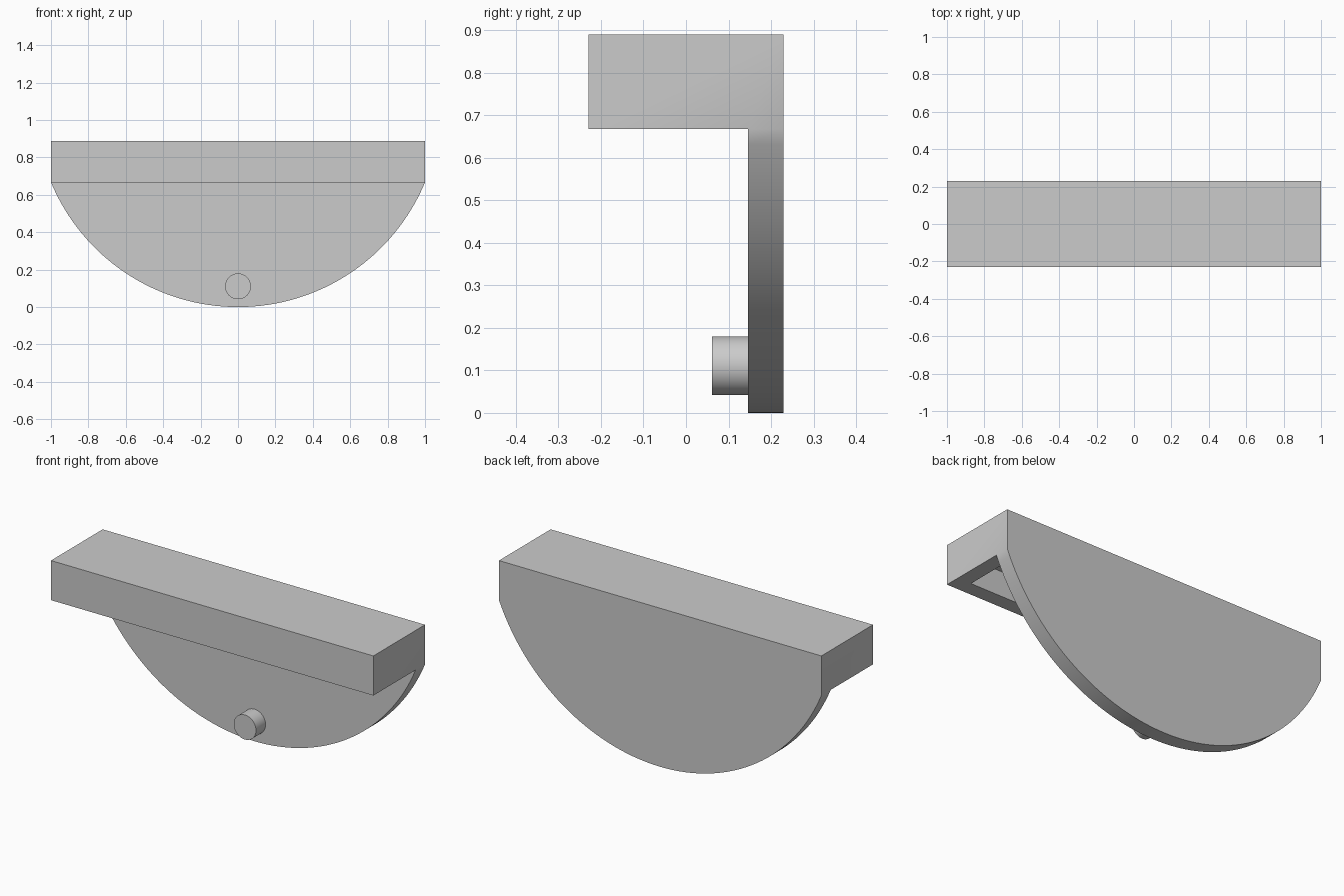
import bpy, bmesh
from math import asin, sin, cos, radians
from mathutils import Matrix, Vector

cube = bpy.data.objects.get("Cube")
if cube:
    bpy.data.objects.remove(cube, do_unlink=True)

WALL = 0.083                   # thickness of plate and ledge walls
TOP, LEDGE = 0.889, 0.667      # top and underside of the ledge
BACK = 0.229                   # half depth
PLATE_Y = BACK - WALL          # front of the plate
RADIUS = 1.083                 # curve of the plate's lower edge

grey = bpy.data.materials.new("light_grey")
grey.use_nodes = True
grey.diffuse_color = (0.6, 0.6, 0.6, 1)
grey.node_tree.nodes["Principled BSDF"].inputs["Base Color"].default_value = (0.6, 0.6, 0.6, 1)


def make_object(name, bm):
    bmesh.ops.recalc_face_normals(bm, faces=bm.faces)
    mesh = bpy.data.meshes.new(name)
    bm.to_mesh(mesh)
    bm.free()
    mesh.materials.append(grey)
    obj = bpy.data.objects.new(name, mesh)
    bpy.context.collection.objects.link(obj)
    return obj


def box(name, low, high):
    low, high = Vector(low), Vector(high)
    bm = bmesh.new()
    size = Matrix.Diagonal((high - low).to_4d())
    bmesh.ops.create_cube(bm, size=1, matrix=Matrix.Translation((low + high) / 2) @ size)
    return make_object(name, bm)


def extrude_profile(name, points, front, back):
    bm = bmesh.new()
    face = bm.faces.new([bm.verts.new((x, front, z)) for x, z in points])
    result = bmesh.ops.extrude_face_region(bm, geom=[face], use_keep_orig=True)
    verts = [v for v in result["geom"] if isinstance(v, bmesh.types.BMVert)]
    bmesh.ops.translate(bm, verts=verts, vec=(0, back - front, 0))
    return make_object(name, bm)


def activate(obj):
    bpy.ops.object.select_all(action='DESELECT')
    obj.select_set(True)
    bpy.context.view_layer.objects.active = obj


def combine(target, other, operation):
    activate(target)
    mod = target.modifiers.new(operation.lower(), 'BOOLEAN')
    mod.operation, mod.solver, mod.object = operation, 'EXACT', other
    bpy.ops.object.modifier_apply(modifier=mod.name)
    bpy.data.objects.remove(other, do_unlink=True)


# Ledge, hollow from below
body = box("ledge_and_back_plate", (-1, -BACK, LEDGE), (1, BACK, TOP))
hollow = box("hollow_cutter", (WALL - 1, WALL - BACK, LEDGE - 0.1), (1 - WALL, PLATE_Y, TOP - WALL))
hollow.hide_render = True
combine(body, hollow, 'DIFFERENCE')

# Back plate with a circular lower edge, merged into the ledge
STEPS = 64
half = asin(1 / RADIUS)
angles = [half * (2 * i / STEPS - 1) for i in range(STEPS + 1)]
outline = [(RADIUS * sin(a), RADIUS * (1 - cos(a))) for a in angles]
outline[0], outline[-1] = (-1, LEDGE), (1, LEDGE)
outline += [(1, TOP), (-1, TOP)]
combine(body, extrude_profile("back_plate", outline, PLATE_Y, BACK), 'UNION')

# Merge the flat faces left split by the joins
bm = bmesh.new()
bm.from_mesh(body.data)
bmesh.ops.remove_doubles(bm, verts=bm.verts, dist=0.0005)
bmesh.ops.dissolve_limit(bm, angle_limit=radians(0.5), verts=bm.verts, edges=bm.edges)
bm.to_mesh(body.data)
bm.free()

# Round pin on the front of the plate
bm = bmesh.new()
bmesh.ops.create_cone(bm, cap_ends=True, segments=48, radius1=0.069, radius2=0.069, depth=0.095,
                      matrix=Matrix.Translation((0, 0.1085, 0.111)) @ Matrix.Rotation(radians(90), 4, 'X'))
pin = make_object("pin", bm)

for obj in (body, pin):
    activate(obj)
    bpy.ops.object.shade_smooth_by_angle(angle=radians(30))
